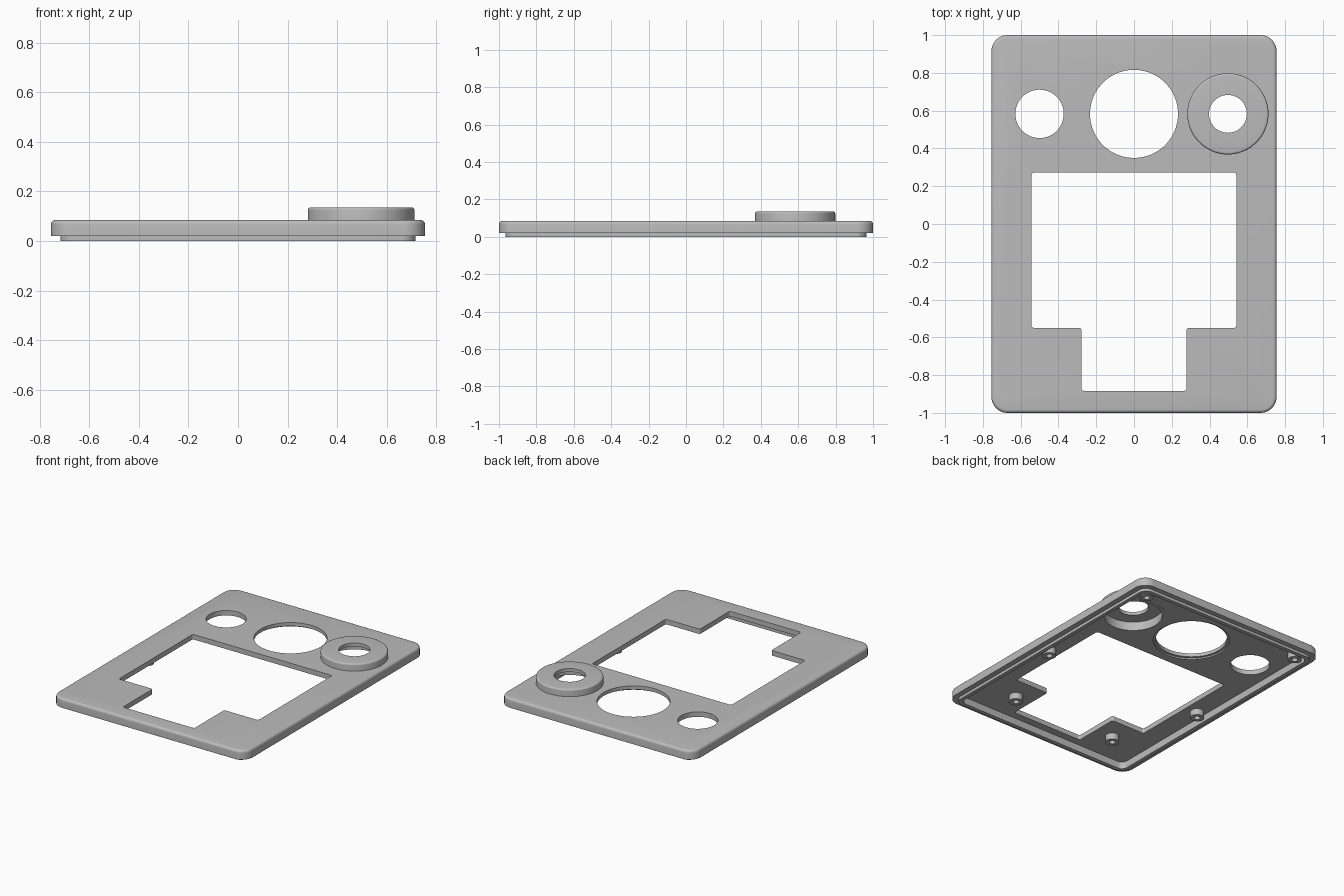
import bpy, bmesh, math

cube = bpy.data.objects.get("Cube")
if cube:
    bpy.data.objects.remove(cube, do_unlink=True)

grey = bpy.data.materials.new("plain grey")
grey.use_nodes = True
COLOUR = (0.5, 0.5, 0.5, 1)
grey.diffuse_color = COLOUR
grey.node_tree.nodes["Principled BSDF"].inputs["Base Color"].default_value = COLOUR


def finish(name, bm):
    bmesh.ops.recalc_face_normals(bm, faces=bm.faces)
    mesh = bpy.data.meshes.new(name)
    bm.to_mesh(mesh)
    bm.free()
    mesh.materials.append(grey)
    ob = bpy.data.objects.new(name, mesh)
    bpy.context.collection.objects.link(ob)
    return ob


def smooth(ob):
    bpy.ops.object.select_all(action='DESELECT')
    ob.select_set(True)
    bpy.context.view_layer.objects.active = ob
    bpy.ops.object.shade_smooth_by_angle(angle=math.radians(35))


def prism(name, outline, z0, z1, radius, top_round=0):
    """Extruded outline with rounded corners and an optional rounded top edge."""
    bm = bmesh.new()
    bm.faces.new([bm.verts.new((x, y, z0)) for x, y in outline])
    bmesh.ops.bevel(bm, geom=bm.verts[:], offset=radius, segments=8,
                    profile=0.5, affect='VERTICES')
    new = bmesh.ops.extrude_face_region(bm, geom=bm.faces[:])["geom"]
    for v in new:
        if isinstance(v, bmesh.types.BMVert):
            v.co.z = z1
    if top_round:
        top = [e for e in bm.edges if all(v.co.z > z1 - 1e-5 for v in e.verts)]
        bmesh.ops.bevel(bm, geom=top, offset=top_round, segments=5,
                        profile=0.5, affect='EDGES')
    return finish(name, bm)


def rect(hx, hy):
    return [(-hx, -hy), (hx, -hy), (hx, hy), (-hx, hy)]


def lathe(name, profile, x, y, steps=64):
    """Closed (radius, height) profile turned about a vertical axis."""
    bm = bmesh.new()
    rings = []
    for i in range(steps):
        a = math.tau * i / steps
        rings.append([bm.verts.new((x + r * math.cos(a), y + r * math.sin(a), z))
                      for r, z in profile])
    n = len(profile)
    for i in range(steps):
        a, b = rings[i], rings[(i + 1) % steps]
        for j in range(n):
            k = (j + 1) % n
            bm.faces.new((a[j], b[j], b[k], a[k]))
    return finish(name, bm)


def disc(name, x, y, radius, z0, z1):
    bm = bmesh.new()
    bmesh.ops.create_cone(bm, cap_ends=True, segments=96, radius1=radius,
                          radius2=radius, depth=z1 - z0)
    bmesh.ops.translate(bm, verts=bm.verts, vec=(x, y, (z0 + z1) / 2))
    return finish(name, bm)


def combine(target, tool, operation):
    """Apply a boolean and discard the tool object."""
    mod = target.modifiers.new("boolean", 'BOOLEAN')
    mod.operation, mod.solver, mod.object = operation, 'EXACT', tool
    bpy.context.view_layer.update()
    result = target.evaluated_get(bpy.context.evaluated_depsgraph_get())
    mesh = bpy.data.meshes.new_from_object(result)
    target.modifiers.clear()
    target.data = mesh
    bpy.data.objects.remove(tool, do_unlink=True)


# Cover plate with its stepped lower lip
plate = prism("cover_plate", rect(0.755, 1.0), 0.02, 0.085, 0.085, 0.018)
combine(plate, prism("lip", rect(0.717, 0.965), 0, 0.06, 0.06), 'UNION')

# Hollow underside
combine(plate, prism("pocket", rect(0.69, 0.937), -0.1, 0.05, 0.04), 'DIFFERENCE')

# Stepped window
half = [(0.278, -0.883), (0.278, -0.55), (0.542, -0.55), (0.542, 0.272)]
window = half + [(-x, y) for x, y in reversed(half)]
combine(plate, prism("window", window, -0.1, 0.3, 0.014), 'DIFFERENCE')

# Round openings, the middle one with a shallow recess behind it
ROW = 0.583
for x, r, top in ((-0.5, 0.128, 0.3), (0, 0.233, 0.3), (0, 0.25, 0.06), (0.497, 0.2, 0.3)):
    combine(plate, disc("opening", x, ROW, r, -0.1, top), 'DIFFERENCE')
smooth(plate)

# Raised hollow collar
outer, rim, top = 0.215, 0.012, 0.136
profile = [(0.19, 0.049), (0.19, 0.112), (0.1, 0.112), (0.1, top)]
for i in range(6):
    a = math.pi / 2 * (1 - i / 5)
    profile.append((outer - rim + rim * math.cos(a), top - rim + rim * math.sin(a)))
profile.append((outer, 0.049))
smooth(lathe("raised_collar", profile, 0.497, ROW, 96))

# Hollow screw posts on the underside
post = [(0.02, 0.005), (0.045, 0.005), (0.045, 0.06), (0.02, 0.06)]
for level, x, y in (("front", 0.41, -0.71), ("middle", 0.63, -0.11), ("back", 0.63, 0.88)):
    for side, s in (("left", 1), ("right", -1)):
        smooth(lathe(f"{level}_{side}_screw_post", post, s * x, y, 32))
